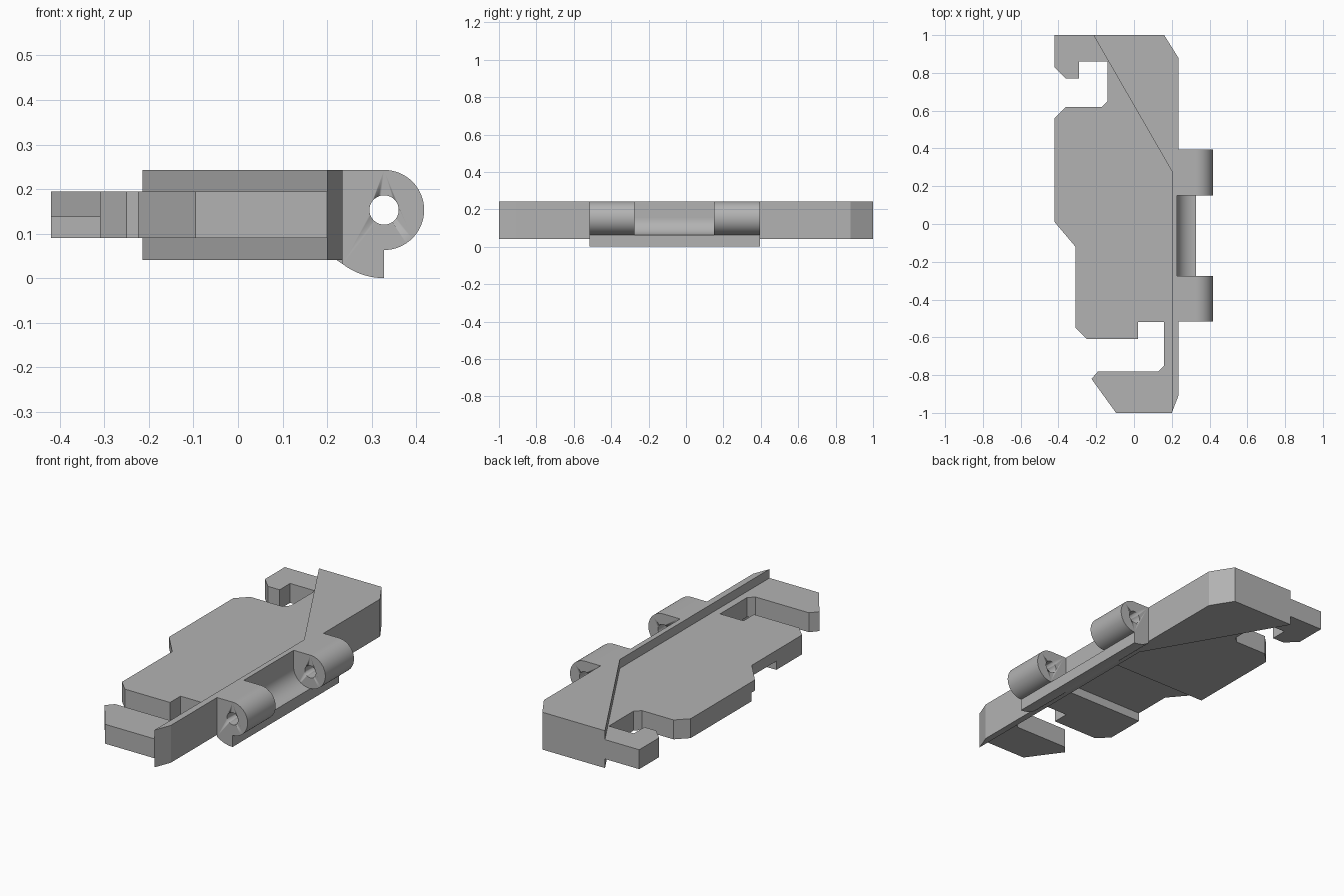
import bpy
import bmesh
from math import sin, cos, radians
from mathutils import Vector

cube = bpy.data.objects.get("Cube")
if cube:
    bpy.data.objects.remove(cube, do_unlink=True)

grey = bpy.data.materials.new("plain grey")
grey.use_nodes = True
grey.diffuse_color = (0.45, 0.45, 0.45, 1)
grey.node_tree.nodes["Principled BSDF"].inputs["Base Color"].default_value = grey.diffuse_color


def prism(name, profile, start, end, axis="Z", smooth=True):
    """Extrude a closed profile along Z (points are x, y) or Y (points are x, z)."""
    bm = bmesh.new()
    place = (lambda a, b: (a, b, start)) if axis == "Z" else (lambda a, b: (a, start, b))
    face = bm.faces.new([bm.verts.new(place(a, b)) for a, b in profile])
    moved = bmesh.ops.extrude_face_region(bm, geom=[face])["geom"]
    step = Vector((0, 0, end - start)) if axis == "Z" else Vector((0, end - start, 0))
    bmesh.ops.translate(bm, vec=step, verts=[g for g in moved if isinstance(g, bmesh.types.BMVert)])
    bmesh.ops.recalc_face_normals(bm, faces=bm.faces)
    mesh = bpy.data.meshes.new(name)
    bm.to_mesh(mesh)
    bm.free()
    mesh.materials.append(grey)
    obj = bpy.data.objects.new(name, mesh)
    bpy.context.collection.objects.link(obj)
    if smooth:
        bpy.ops.object.select_all(action="DESELECT")
        obj.select_set(True)
        bpy.context.view_layer.objects.active = obj
        bpy.ops.object.shade_smooth_by_angle(angle=radians(25))
    return obj


def arc(rx, rz, first, last, steps=20):
    """Arc in the x-z plane around the hinge pin."""
    angles = [radians(first + (last - first) * i / steps) for i in range(steps + 1)]
    return [(PIN_X + rx * cos(a), PIN_Z + rz * sin(a)) for a in angles]


def cut(target, cutter):
    mod = target.modifiers.new("cut", "BOOLEAN")
    mod.operation = "DIFFERENCE"
    mod.solver = "EXACT"
    mod.object = cutter
    cutter.hide_render = True
    cutter.hide_viewport = True


PIN_X, PIN_Z = 0.328, 0.153
LOW, HIGH = 0.041, 0.243

# Thin plate with a hook at each end
plate = prism("latch_plate", [
    (-0.215, 1), (-0.42, 1), (-0.42, 0.83), (-0.36, 0.77), (-0.29, 0.77), (-0.29, 0.86),
    (-0.14, 0.86), (-0.14, 0.65), (-0.17, 0.62), (-0.36, 0.62), (-0.42, 0.56),
    (-0.42, 0.01), (-0.31, -0.12), (-0.31, -0.55), (-0.25, -0.61), (0.02, -0.61),
    (0.02, -0.52), (0.16, -0.52), (0.16, -0.75), (0.13, -0.78), (-0.19, -0.78),
    (-0.225, -0.82), (-0.095, -1), (0.2, -1), (0.2, 0.28)], 0.09, 0.195, smooth=False)

# Shallow recess across the underside
recess = prism("recess_cutter", [(-0.6, -0.33), (0.199, -0.33), (0.199, 0.04), (-0.6, 0.04)],
               0.0, 0.137, smooth=False)
cut(plate, recess)

# Thick rim with a wedge at the back and a shallow relief between the lugs
prism("side_rim", [
    (-0.215, 1), (0.2, 0.28), (0.2, -1), (0.235, -0.91), (0.235, -0.275),
    (0.228, -0.275), (0.228, 0.15), (0.235, 0.15), (0.235, 0.88), (0.16, 1)],
    LOW, HIGH, smooth=False)

# Hinge lugs with a bored pin hole
lip_underside = arc(0.153, 0.153, 270, 232.5, 10)
lug_profile = [(0.235, HIGH)] + arc(0.09, 0.09, 90, -90, 32) + lip_underside
pin_hole = prism("pin_hole_cutter", arc(0.033, 0.033, 0, 348.75, 31), -0.7, 0.6, "Y")
for name, y0, y1 in (("front_lug", -0.515, -0.275), ("back_lug", 0.15, 0.395)):
    cut(prism(name, lug_profile, y0, y1, "Y"), pin_hole)

# Hollow lip joining the lugs
prism("hinge_lip", [(0.215, PIN_Z)] + arc(0.1, 0.091, 180, 270) + lip_underside
      + [(0.215, 0.045)], -0.275, 0.15, "Y")
